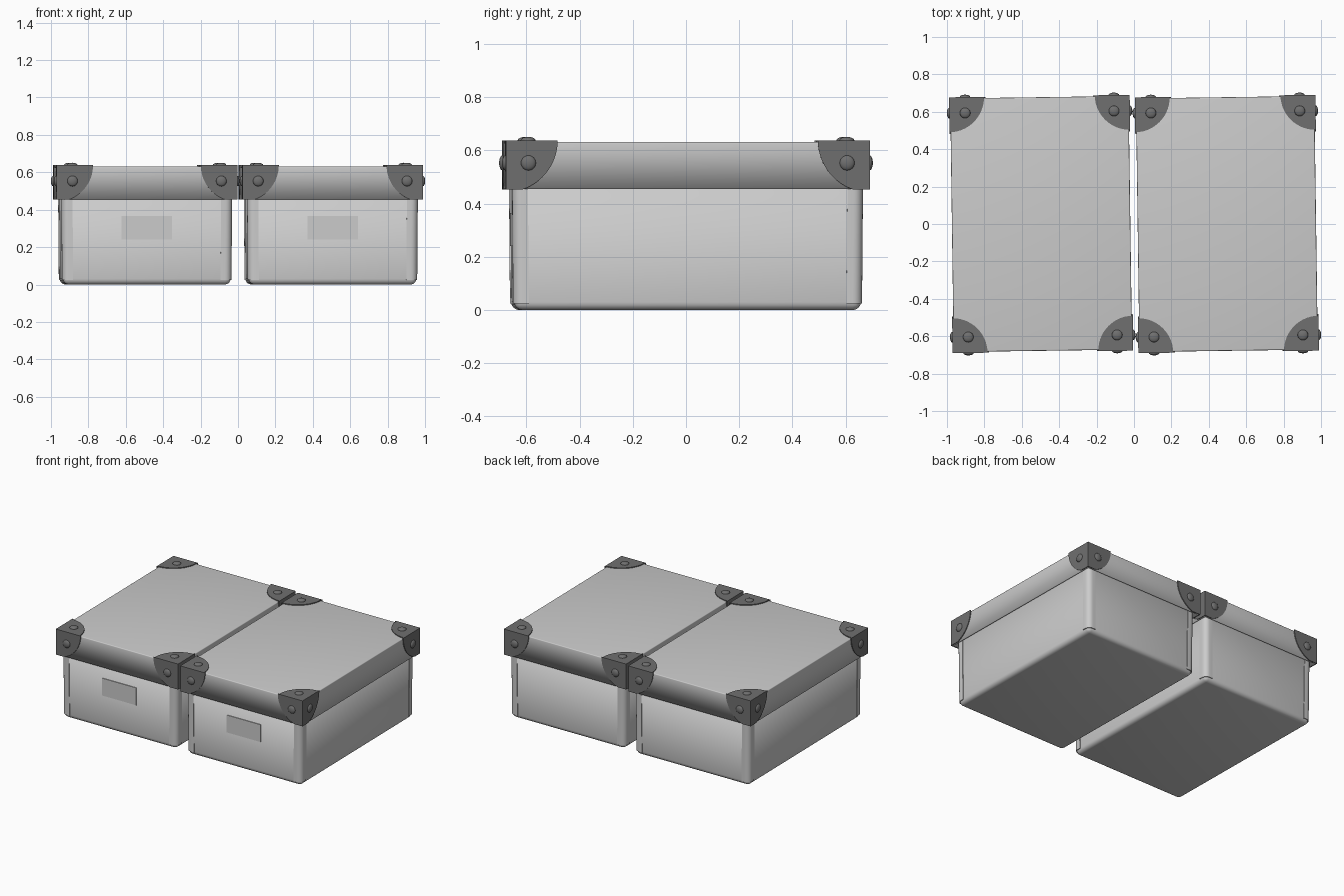
import bpy, bmesh, math
from mathutils import Matrix, Vector

if "Cube" in bpy.data.objects:
    bpy.data.objects.remove(bpy.data.objects["Cube"])

LX, LY, LTOP, LBOT = 0.477, 0.678, 0.632, 0.455   # lid half sizes and heights
BX, BY, BTOP = 0.453, 0.656, 0.60                 # body half sizes and height
T = 0.006                                         # metal thickness

metal = bpy.data.materials.new("dark_metal")
metal.diffuse_color = (0.16, 0.16, 0.16, 1)
metal.use_nodes = True
metal.node_tree.nodes["Principled BSDF"].inputs["Base Color"].default_value = metal.diffuse_color


def finish(bm, name, place, mat=None, angle=35):
    bmesh.ops.recalc_face_normals(bm, faces=bm.faces)
    me = bpy.data.meshes.new(name)
    bm.to_mesh(me)
    bm.free()
    ob = bpy.data.objects.new(name, me)
    bpy.context.collection.objects.link(ob)
    ob.matrix_world = place
    if mat:
        me.materials.append(mat)
    bpy.ops.object.select_all(action='DESELECT')
    ob.select_set(True)
    bpy.context.view_layer.objects.active = ob
    bpy.ops.object.shade_smooth_by_angle(angle=math.radians(angle))
    return ob


def box(bm, lo, hi):
    lo, hi = Vector(lo), Vector(hi)
    m = Matrix.Translation((lo + hi) / 2) @ Matrix.Diagonal((*(hi - lo), 1))
    return bmesh.ops.create_cube(bm, size=1, matrix=m)["verts"]


def tray(name, hx, hy, z0, z1, open_top, bevel, thick, place, taper=0):
    """Hollow cardboard box, open on one side."""
    bm = bmesh.new()
    for v in box(bm, (-hx, -hy, z0), (hx, hy, z1)):
        if v.co.z < (z0 + z1) / 2:
            v.co.x -= math.copysign(taper, v.co.x)
            v.co.y -= math.copysign(taper, v.co.y)
    sign = 1 if open_top else -1
    bm.normal_update()
    bmesh.ops.delete(bm, geom=[f for f in bm.faces if f.normal.z * sign > 0.9],
                     context='FACES_ONLY')
    edges = [e for e in bm.edges if not e.is_boundary]
    bmesh.ops.bevel(bm, geom=edges, offset=bevel, segments=4, profile=0.5, affect='EDGES')
    bmesh.ops.recalc_face_normals(bm, faces=bm.faces)
    # Open shells can recalc inward: make the big flat panel face outward
    panel = max(bm.faces, key=lambda f: -sign * f.calc_center_median().z)
    if panel.normal.z * sign > 0:
        bmesh.ops.reverse_faces(bm, faces=bm.faces)
    ob = finish(bm, name, place)
    mod = ob.modifiers.new("thickness", 'SOLIDIFY')
    mod.thickness, mod.offset = thick, -1


def prism(bm, pts, push):
    """Close polygon pts and extrude by vector push."""
    f = bm.faces.new([bm.verts.new(p) for p in pts])
    new = bmesh.ops.extrude_face_region(bm, geom=[f], use_keep_orig=True)["geom"]
    bmesh.ops.translate(bm, vec=push, verts=[g for g in new if isinstance(g, bmesh.types.BMVert)])


def sector(r, limit):
    """Quarter disc about the corner, clipped at a depth limit."""
    end = math.asin(min(1, limit / r))
    pts = [(0, 0)] + [(r * math.cos(end * i / 14), r * math.sin(end * i / 14)) for i in range(15)]
    return pts if limit >= r else pts + [(0, limit)]


def corner_bracket(sx, sy, place):
    bm = bmesh.new()
    cx, cy, cz = sx * (LX + T), sy * (LY + T), LTOP + T
    prism(bm, [(cx - sx * a, cy - sy * b, cz) for a, b in sector(0.187, 0.187)], (0, 0, -T))
    side = sector(0.195, cz - LBOT + 0.001)
    prism(bm, [(cx - sx * a, cy, cz - b) for a, b in side], (0, -sy * T, 0))
    prism(bm, [(cx, cy - sy * a, cz - b) for a, b in side], (-sx * T, 0, 0))
    finish(bm, "corner_bracket", place, metal)
    # Domed rivets, one on each plate
    bm = bmesh.new()
    d, r, h = 0.085, 0.028, 0.013
    for pos, scale in (((cx - sx * d, cy - sy * d, cz), (r, r, h)),
                       ((cx - sx * d, cy, cz - d), (r, h, r)),
                       ((cx, cy - sy * d, cz - d), (h, r, r))):
        bmesh.ops.create_uvsphere(bm, u_segments=20, v_segments=12, radius=1,
                                  matrix=Matrix.Translation(pos) @ Matrix.Diagonal((*scale, 1)))
    finish(bm, "rivets", place, metal, 60)


def corner_strip(sx, sy, place):
    """Folded card strip wrapped round an upright edge of the body."""
    bm = bmesh.new()
    w, r, t = 0.055, 0.032, 0.004
    outer = [(-w, t)]
    inner = [(-w, -0.002)]
    for i in range(7):
        a = math.pi / 2 * (1 - i / 6)
        c, s = math.cos(a), math.sin(a)
        outer.append((-r + (r + t) * c, -r + (r + t) * s))
        inner.append((-r + (r - 0.002) * c, -r + (r - 0.002) * s))
    outer.append((t, -w))
    inner.append((-0.002, -w))
    k = 0.004
    pts = [(sx * (BX - k + x), sy * (BY - k + y), 0.025) for x, y in outer + inner[::-1]]
    prism(bm, pts, (sx * k, sy * k, 0.5))
    finish(bm, "corner_strip", place)


for cx in (-0.4965, 0.4965):
    place = Matrix.Translation((cx, 0, 0)) @ Matrix.Rotation(math.radians(0.8), 4, 'Z')
    tray("box_body", BX, BY, 0, BTOP, True, 0.03, 0.012, place, 0.005)
    tray("box_lid", LX, LY, LBOT, LTOP, False, 0.006, 0.01, place)
    # Label plate on the front wall
    bm = bmesh.new()
    box(bm, (-0.135, -BY - 0.003, 0.24), (0.135, -BY + 0.006, 0.365))
    finish(bm, "label_plate", place)
    for sx in (-1, 1):
        for sy in (-1, 1):
            corner_bracket(sx, sy, place)
            corner_strip(sx, sy, place)
